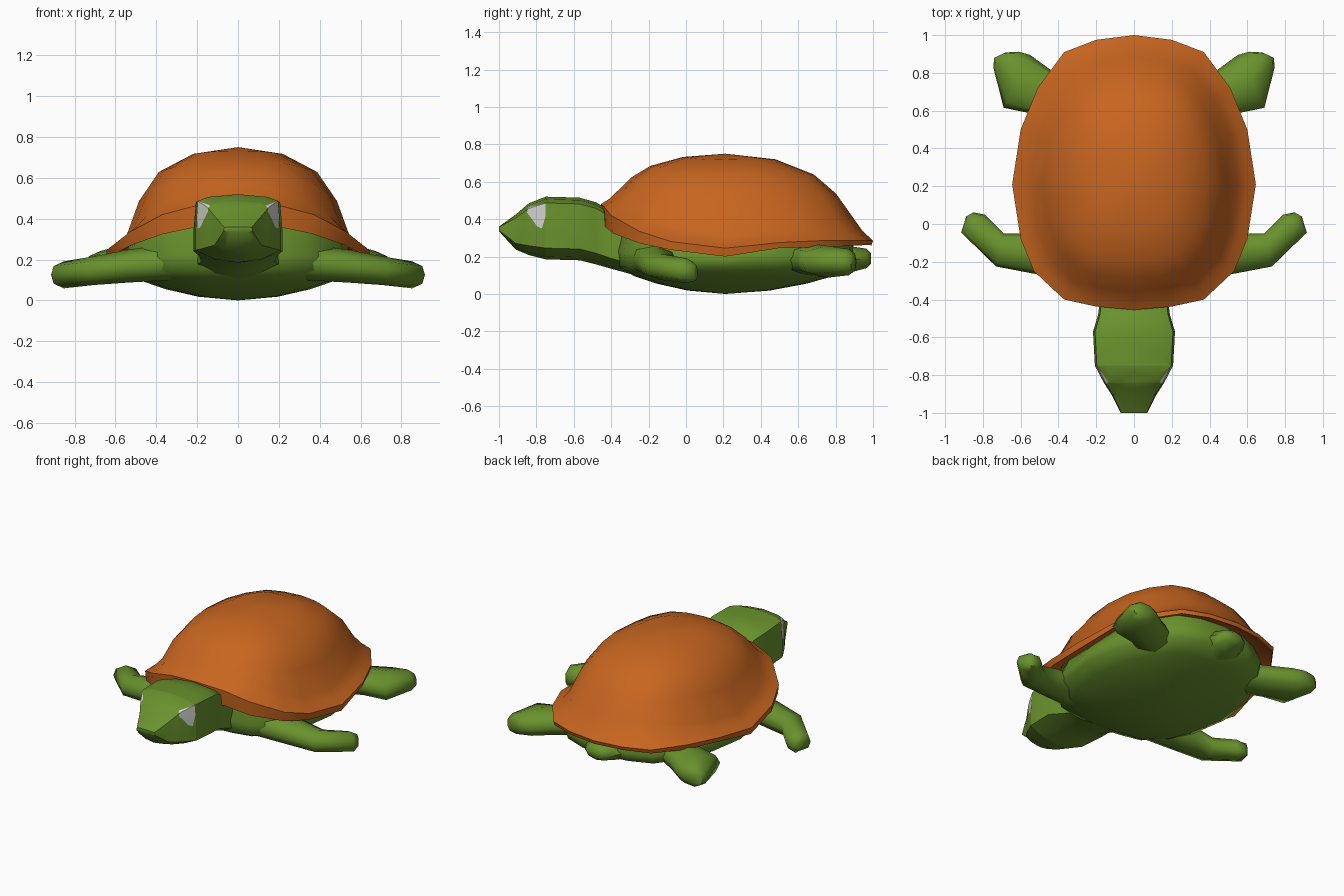
import bpy, bmesh, math
from mathutils import Vector

if "Cube" in bpy.data.objects:
    bpy.data.objects.remove(bpy.data.objects["Cube"])


def material(name, rgb):
    m = bpy.data.materials.new(name)
    m.diffuse_color = (*rgb, 1)
    m.use_nodes = True
    m.node_tree.nodes["Principled BSDF"].inputs["Base Color"].default_value = m.diffuse_color
    return m


ORANGE = material("shell orange", (0.57, 0.13, 0.014))
GREEN = material("skin green", (0.14, 0.285, 0.026))
WHITE = material("eye white", (0.65, 0.65, 0.62))


def finish(name, bm, mats, angle=62):
    bmesh.ops.recalc_face_normals(bm, faces=bm.faces)
    me = bpy.data.meshes.new(name)
    bm.to_mesh(me)
    bm.free()
    for m in mats:
        me.materials.append(m)
    me.shade_smooth()
    me.set_sharp_from_angle(angle=math.radians(angle))
    ob = bpy.data.objects.new(name, me)
    bpy.context.collection.objects.link(ob)
    return ob


def loft(rings):
    """Skin closed rings of equal length; a one-point ring closes to a tip."""
    bm = bmesh.new()
    vs = [[bm.verts.new(p) for p in r] for r in rings]
    for a, b in zip(vs, vs[1:]):
        n = max(len(a), len(b))
        for i in range(n):
            j = (i + 1) % n
            if len(a) == 1:
                bm.faces.new((a[0], b[i], b[j]))
            elif len(b) == 1:
                bm.faces.new((a[i], a[j], b[0]))
            else:
                bm.faces.new((a[i], a[j], b[j], b[i]))
    for r in (vs[0], vs[-1]):
        if len(r) > 2:
            bm.faces.new(r)
    return bm


# Shell rim, right half from tail to neck: x, y, lower z, upper z
half = [(0, 1.0, .26, .285), (.2, .975, .262, .285), (.37, .91, .258, .285),
        (.51, .72, .25, .285), (.6, .5, .245, .275), (.645, .21, .20, .245),
        (.6, -.08, .235, .28), (.53, -.25, .27, .335), (.37, -.40, .325, .42),
        (.2, -.437, .36, .465), (0, -.455, .37, .48)]
rim = half + [(-x, y, a, b) for x, y, a, b in half[-2:0:-1]]
CY = 0.21


def ring(s, height):
    return [(x * s, CY + (y - CY) * s, height(a, b, (x / .645) ** 2)) for x, y, a, b in rim]


# Shell: underside, lip, then dome that flares out at the sides
rings = [[(0, CY, .34)], ring(.8, lambda a, b, k: a + .07),
         ring(.93, lambda a, b, k: a + .025), ring(.99, lambda a, b, k: a)]
for s, f, flare in ((1, 0, 0), (.93, .11, .06), (.85, .3, .17), (.75, .54, .06),
                    (.6, .76, 0), (.34, .935, 0)):
    rings.append(ring(s, lambda a, b, k: b + (.75 - b) * (f - flare * k)))
rings.append([(0, CY, .75)])
finish("shell", loft(rings), [ORANGE], 50)

# Body: shallow bowl under the shell
rings = [[(0, CY, .33)], ring(.83, lambda a, b, k: a + .06),
         ring(.89, lambda a, b, k: .14 + a * .25)]
for s, z in ((.87, .145), (.73, .095), (.55, .055), (.3, .018)):
    rings.append(ring(s, lambda a, b, k: z))
rings.append([(0, CY, 0)])
finish("body", loft(rings), [GREEN])


# Head and neck: y, top z, bottom z, half width
def head_ring(y, zt, zb, w):
    h = zt - zb
    r = [(0, zt), (.7 * w, zt - .04 * h), (.95 * w, zt - .1 * h), (w, zt - .5 * h),
         (w, zb + .18 * h), (.55 * w, zb + .05 * h), (0, zb)]
    r += [(-x, z) for x, z in r[-2:0:-1]]
    return [(x, y, z) for x, z in r]


bm = loft([head_ring(*s) for s in (
    (-.2, .40, .08, .26), (-.40, .44, .135, .18), (-.48, .49, .158, .19),
    (-.57, .515, .18, .217), (-.75, .52, .185, .207), (-.84, .485, .208, .16),
    (-.91, .425, .237, .115), (-1.0, .36, .335, .07))])

# Eyes: cut an outline (y, z) through the side faces and colour the inside
eye = [(-.845, .458), (-.835, .466), (-.75, .486), (-.75, .42), (-.77, .35),
       (-.795, .36), (-.85, .435)]
edges = []
for (y0, z0), (y1, z1) in zip(eye, eye[1:] + eye[:1]):
    edges.append((Vector((0, y0, z0)), Vector((0, -(z1 - z0), y1 - y0)).normalized()))
for co, no in edges:
    near = [f for f in bm.faces if -.95 < f.calc_center_median().y < -.6]
    geom = set(near)
    for f in near:
        geom.update(f.edges)
        geom.update(f.verts)
    bmesh.ops.bisect_plane(bm, geom=list(geom), plane_co=co, plane_no=no)
for f in bm.faces:
    c = f.calc_center_median()
    d = [(c - co).dot(no) for co, no in edges]
    if abs(c.x) > .08 and (max(d) < 0 or min(d) > 0):
        f.material_index = 1
finish("head", bm, [GREEN, WHITE], 45)


# Flippers: each section joins two outline points (x, y), with mid z and half height
def flipper(name, sections):
    for side, sx in (("right", 1), ("left", -1)):
        rings = []
        for x0, y0, x1, y1, z, h in sections:
            r = []
            for u, v in ((-1, 0), (-.8, .65), (0, 1), (.8, .65),
                         (1, 0), (.8, -.65), (0, -1), (-.8, -.65)):
                t = (u + 1) / 2
                r.append((sx * (x0 + (x1 - x0) * t), y0 + (y1 - y0) * t, z + h * v))
            rings.append(r)
        finish(side + "_" + name, loft(rings), [GREEN])


flipper("front_flipper", [
    (.30, -.30, .32, -.08, .19, .09), (.53, -.263, .56, -.05, .167, .08),
    (.73, -.225, .69, -.05, .145, .07), (.915, -.045, .79, .05, .125, .066),
    (.888, .04, .85, .062, .115, .045)])
flipper("hind_flipper", [
    (.30, .74, .38, .5, .185, .08), (.44, .815, .54, .585, .18, .085),
    (.55, .895, .69, .615, .172, .085), (.61, .912, .745, .83, .17, .07),
    (.68, .908, .74, .88, .168, .045)])

# Tail: short wide stub under the shell's back edge
finish("tail", loft([
    [(w * math.cos(k * math.pi / 4), y, z + h * math.sin(k * math.pi / 4)) for k in range(8)]
    for y, z, w, h in ((.72, .18, .2, .09), (.88, .185, .14, .07),
                       (.965, .19, .09, .052), (.99, .19, .05, .028))]), [GREEN])
